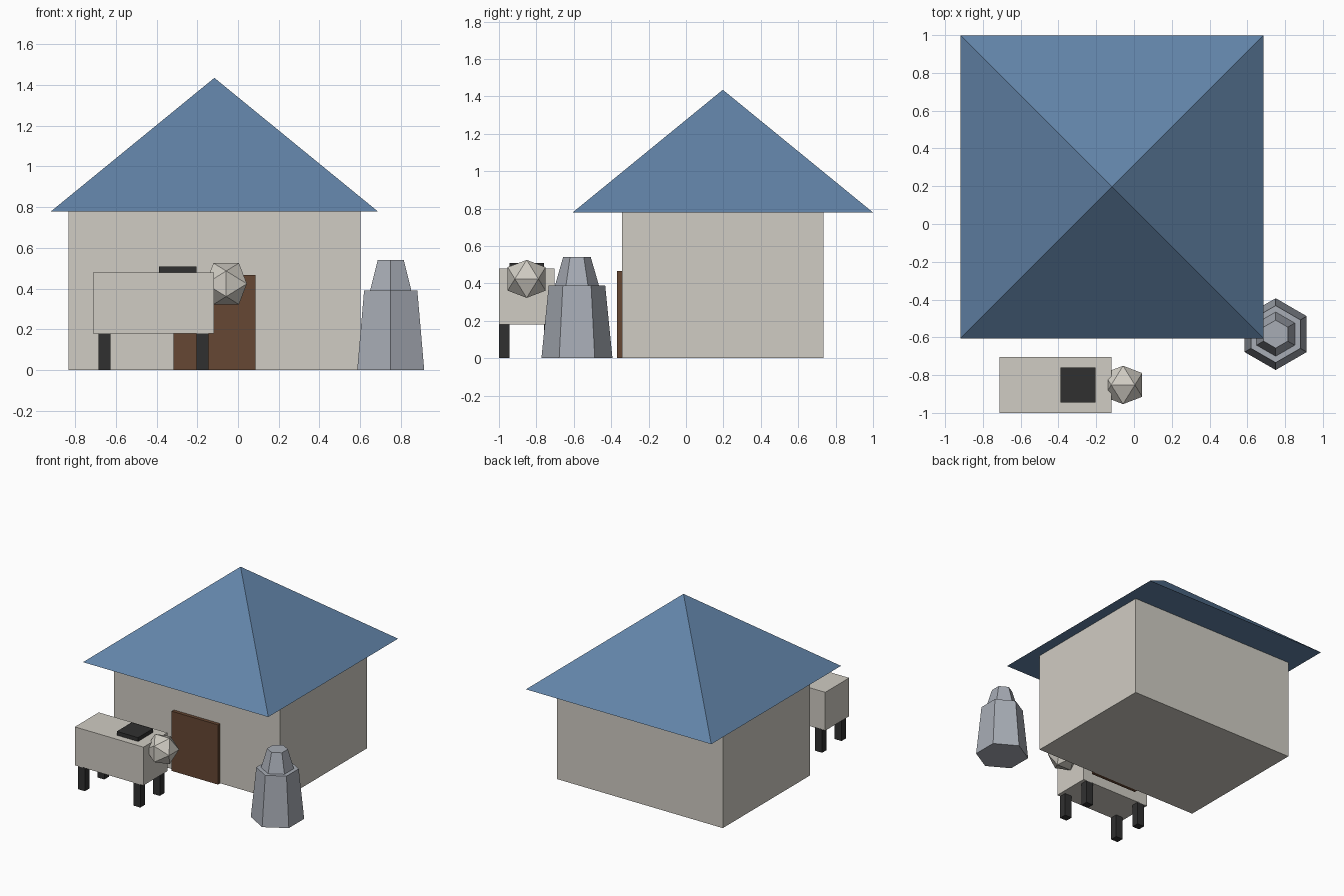
import bpy, bmesh, math

if "Cube" in bpy.data.objects:
    bpy.data.objects.remove(bpy.data.objects["Cube"])


def material(name, rgb):
    lin = [((c / 255 + 0.055) / 1.055) ** 2.4 for c in rgb]
    m = bpy.data.materials.new(name)
    m.diffuse_color = (*lin, 1)
    m.use_nodes = True
    m.node_tree.nodes["Principled BSDF"].inputs["Base Color"].default_value = m.diffuse_color
    return m


STONE = material("pale stone", (208, 204, 195))
BLUE = material("roof blue", (98, 132, 168))
BROWN = material("door brown", (102, 71, 51))
BLACK = material("near black", (48, 48, 48))
GREY = material("blue grey", (167, 172, 181))


def finish(name, bm, mat):
    bmesh.ops.recalc_face_normals(bm, faces=bm.faces)
    me = bpy.data.meshes.new(name)
    bm.to_mesh(me)
    bm.free()
    me.materials.append(mat)
    ob = bpy.data.objects.new(name, me)
    bpy.context.collection.objects.link(ob)
    return ob


def box(name, x, y, z, mat):
    """Box from (min, max) ranges on each axis."""
    bm = bmesh.new()
    bmesh.ops.create_cube(bm, size=1)
    for v in bm.verts:
        v.co = [r[0] if c < 0 else r[1] for c, r in zip(v.co, (x, y, z))]
    return finish(name, bm, mat)


def stack(name, cx, cy, sides, turn, rings, mat):
    """Closed solid through (radius, height) rings; radius 0 makes a tip."""
    bm = bmesh.new()
    loops = []
    for r, z in rings:
        n = sides if r > 0 else 1
        loops.append([bm.verts.new((cx + r * math.cos(turn + i * math.tau / sides),
                                    cy + r * math.sin(turn + i * math.tau / sides), z))
                      for i in range(n)])
    for a, b in zip(loops, loops[1:]):
        for i in range(sides):
            j = (i + 1) % sides
            bm.faces.new((a[i], a[j], b[0]) if len(b) == 1 else (a[i], a[j], b[j], b[i]))
    for end in (loops[0], loops[-1]):
        if len(end) > 2:
            bm.faces.new(end)
    return finish(name, bm, mat)


# House
CX, CY = -0.116, 0.197
box("house_walls", (CX - 0.717, CX + 0.717), (CY - 0.538, CY + 0.538), (0, 0.78), STONE)
stack("roof", CX, CY, 4, math.pi / 4, [(0.802 * math.sqrt(2), 0.78), (0, 1.435)], BLUE)
box("door", (-0.316, 0.085), (-0.368, -0.34), (0, 0.467), BROWN)

# Animal body, saddle patch and legs
AY = -0.852
box("animal_body", (-0.712, -0.118), (AY - 0.148, AY + 0.148), (0.18, 0.48), STONE)
box("back_patch", (-0.388, -0.204), (AY - 0.092, AY + 0.092), (0.47, 0.51), BLACK)
for xn, x in (("rear", -0.655), ("fore", -0.175)):
    for yn, s in (("right", -1), ("left", 1)):
        y = AY + s * 0.12
        box(f"{xn}_{yn}_leg", (x - 0.03, x + 0.03), (y - 0.028, y + 0.028), (0, 0.185), BLACK)

# Head: icosahedron made from three crossed golden rectangles
bm = bmesh.new()
L = 0.1015
S = L / ((1 + math.sqrt(5)) / 2)
for a in (-S, S):
    for b in (-L, L):
        for p in ((a, 0, b), (0, b, a), (b, a, 0)):
            bm.verts.new((p[0] - 0.058, p[1] + AY, p[2] + 0.424))
bmesh.ops.convex_hull(bm, input=bm.verts)
finish("animal_head", bm, STONE)

# Hexagonal two-tier stone pillar
stack("stone_pillar", 0.75, -0.583, 6, math.pi / 2,
      [(0.19, 0), (0.151, 0.39), (0.117, 0.39), (0.074, 0.54)], GREY)
